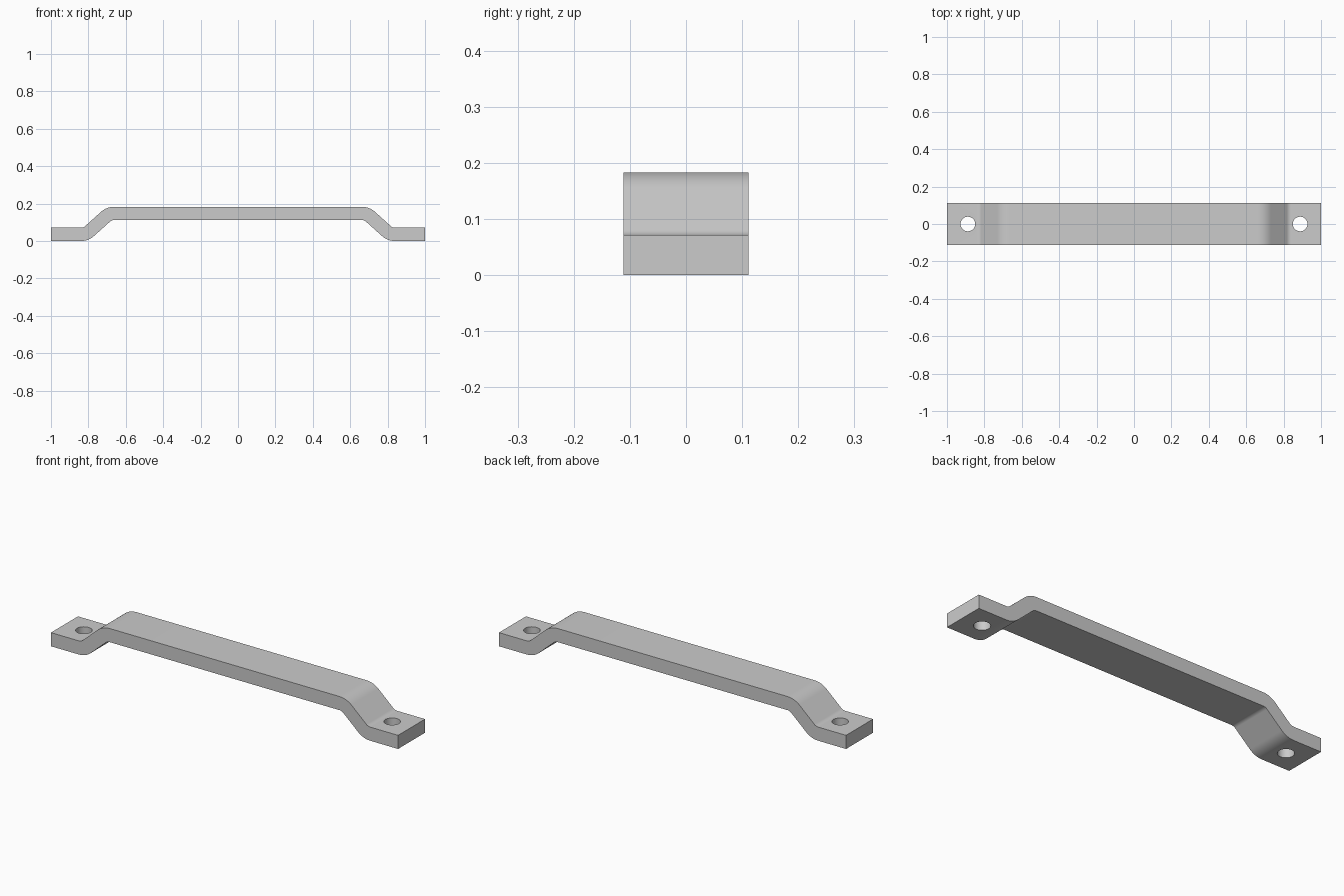
import bpy, bmesh, math
from mathutils import Vector

cube = bpy.data.objects.get("Cube")
if cube:
    bpy.data.objects.remove(cube, do_unlink=True)

THICK, DEPTH, RISE = 0.071, 0.222, 0.112
SLOPE, RADIUS, STEPS = math.radians(42), 0.07, 10
FOOT_BEND = 0.84          # where the flat foot starts to bend
HOLE_X, HOLE_R = 0.888, 0.039

# Brushed grey metal
metal = bpy.data.materials.new("grey_metal")
metal.use_nodes = True
colour = (0.6, 0.6, 0.6, 1)
metal.diffuse_color = colour
metal.node_tree.nodes["Principled BSDF"].inputs["Base Color"].default_value = colour


def half_centreline():
    """Centre of the bent strip from the foot end to the grip, as (point, normal)."""
    up = Vector((0, 1))
    low = THICK / 2
    high = low + RISE
    tangent = RADIUS * math.tan(SLOPE / 2)
    grip_bend = FOOT_BEND - 2 * tangent - RISE / math.tan(SLOPE)
    path = [(Vector((1, low)), up)]
    angles = [SLOPE * i / STEPS for i in range(STEPS + 1)]
    for a in angles:
        n = Vector((math.sin(a), math.cos(a)))
        path.append((Vector((FOOT_BEND, low + RADIUS)) - RADIUS * n, n))
    for a in reversed(angles):
        n = Vector((math.sin(a), math.cos(a)))
        path.append((Vector((grip_bend, high - RADIUS)) + RADIUS * n, n))
    return path


# Handle strip: offset the centreline both ways, mirror it and extrude
half = half_centreline()
flip = Vector((-1, 1))
path = half + [(p * flip, n * flip) for p, n in reversed(half)]
outline = [p + n * THICK / 2 for p, n in path]
outline += [p - n * THICK / 2 for p, n in reversed(path)]

bm = bmesh.new()
face = bm.faces.new([bm.verts.new((p.x, -DEPTH / 2, p.y)) for p in outline])
side = bmesh.ops.extrude_face_region(bm, geom=[face])
verts = [v for v in side["geom"] if isinstance(v, bmesh.types.BMVert)]
bmesh.ops.translate(bm, vec=(0, DEPTH, 0), verts=verts)
bmesh.ops.recalc_face_normals(bm, faces=bm.faces)
mesh = bpy.data.meshes.new("pull_handle")
bm.to_mesh(mesh)
bm.free()
handle = bpy.data.objects.new("pull_handle", mesh)
bpy.context.collection.objects.link(handle)
mesh.materials.append(metal)

# Screw holes through both feet
bpy.context.view_layer.objects.active = handle
for x in (-HOLE_X, HOLE_X):
    bpy.ops.mesh.primitive_cylinder_add(vertices=48, radius=HOLE_R, depth=0.4, location=(x, 0, 0))
    cutter = bpy.context.object
    cutter.name = "screw_hole_cutter"
    cutter.hide_render = True
    cutter.data.materials.append(metal)
    cut = handle.modifiers.new("screw_hole", "BOOLEAN")
    cut.operation, cut.solver, cut.object = "DIFFERENCE", "EXACT", cutter
    bpy.context.view_layer.objects.active = handle
    bpy.ops.object.modifier_apply(modifier=cut.name)
    bpy.data.objects.remove(cutter, do_unlink=True)

# Smooth bends, sharp edges
bpy.ops.object.select_all(action="DESELECT")
handle.select_set(True)
bpy.ops.object.shade_smooth_by_angle(angle=math.radians(30))
